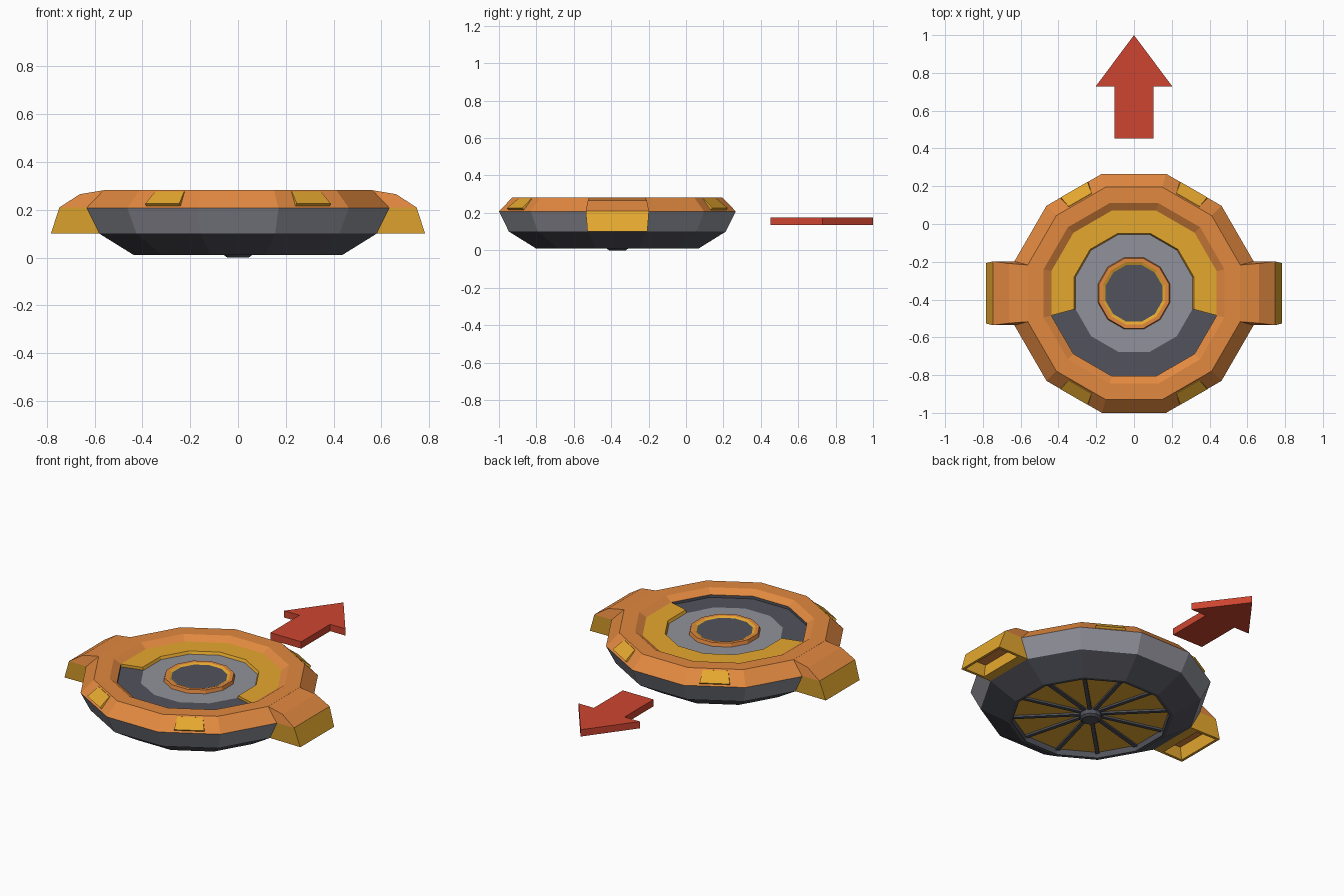
import bpy, bmesh, math
from mathutils import Vector, Matrix

if "Cube" in bpy.data.objects:
    bpy.data.objects.remove(bpy.data.objects["Cube"])

SIDES = 12
STEP = math.tau / SIDES
CENTRE = Vector((0, -0.367, 0))


def material(name, *rgb):
    lin = [((c / 255 + 0.055) / 1.055) ** 2.4 for c in rgb] + [1]
    m = bpy.data.materials.new(name)
    m.use_nodes = True
    m.diffuse_color = lin
    m.node_tree.nodes["Principled BSDF"].inputs["Base Color"].default_value = lin
    return m


ORANGE = material("orange", 226, 137, 64)
YELLOW = material("yellow", 229, 168, 47)
GREY = material("grey", 145, 146, 155)
DARK = material("dark grey", 82, 83, 92)
RED = material("red", 205, 69, 48)


def finish(name, bm, *mats, origin=CENTRE):
    bmesh.ops.remove_doubles(bm, verts=bm.verts, dist=0.0001)
    mesh = bpy.data.meshes.new(name)
    bm.to_mesh(mesh)
    bm.free()
    for m in mats:
        mesh.materials.append(m)
    obj = bpy.data.objects.new(name, mesh)
    obj.location = origin
    bpy.context.collection.objects.link(obj)
    return obj


def lathe(name, profile, mat, first=0, count=SIDES, capped=False):
    """Sweep (flat-side radius, height) points around the twelve-sided disc."""
    bm = bmesh.new()
    cols = []
    for i in range(first, first + count + 1):
        a = (i - 0.5) * STEP
        cols.append([bm.verts.new((r / math.cos(STEP / 2) * math.cos(a),
                                   r / math.cos(STEP / 2) * math.sin(a), z))
                     for r, z in profile])
    for c, d in zip(cols, cols[1:]):
        for j in range(len(profile) - 1):
            quad = [c[j], d[j], d[j + 1], c[j + 1]]
            if profile[j][0] == 0:
                quad.pop(1)
            elif profile[j + 1][0] == 0:
                quad.pop(2)
            bm.faces.new(quad)
    if capped:
        for end in (cols[0], cols[-1][::-1]):
            bm.faces.new(end)
    return finish(name, bm, mat)


def block(name, bottom, top, mat, origin=CENTRE):
    """Solid between two matching outlines."""
    bm = bmesh.new()
    lo = [bm.verts.new(p) for p in bottom]
    hi = [bm.verts.new(p) for p in top]
    bm.faces.new(lo)
    bm.faces.new(hi)
    for i in range(len(lo)):
        k = (i + 1) % len(lo)
        bm.faces.new((lo[i], lo[k], hi[k], hi[i]))
    bmesh.ops.recalc_face_normals(bm, faces=bm.faces)
    return finish(name, bm, mat, origin=origin)


# Disc body, from the underside up and over the top
lathe("underside_panel", [(0, 0.045), (0.415, 0.045)], YELLOW)
lathe("lower_hull", [(0.415, 0.045), (0.415, 0.01), (0.435, 0.01), (0.58, 0.1)], DARK)
lathe("side_band", [(0.58, 0.1), (0.633, 0.208)], GREY)
lathe("top_rim", [(0.633, 0.208), (0.562, 0.282), (0.478, 0.282), (0.438, 0.256)], ORANGE)
lathe("deck_channel", [(0.438, 0.256), (0.438, 0.24), (0.31, 0.24)], DARK, first=7 + 1, count=4)
lathe("deck_channel_end", [(0.438, 0.256), (0.438, 0.24), (0.31, 0.24)], DARK, first=7, count=1)
lathe("inner_deck", [(0.312, 0.24), (0.188, 0.24)], GREY)
lathe("deck_arc", [(0.438, 0.24), (0.438, 0.256), (0.318, 0.256), (0.311, 0.24)],
      YELLOW, count=7, capped=True)
lathe("hub_ring", [(0.19, 0.24), (0.185, 0.261), (0.165, 0.261)], ORANGE)
lathe("hub_bevel", [(0.165, 0.261), (0.15, 0.254)], YELLOW)
lathe("hub_cap", [(0.15, 0.254), (0, 0.254)], DARK)

# Underside hub and spokes
lathe("underside_hub", [(0, 0), (0.045, 0), (0.058, 0.01), (0.058, 0.045)], DARK)
for i in range(SIDES):
    spin = Matrix.Rotation((i + 0.5) * STEP, 3, "Z")
    outline = [(0.04, -0.011), (0.425, -0.011), (0.425, 0.011), (0.04, 0.011)]
    block("spoke", [spin @ Vector((x, y, 0.034)) for x, y in outline],
          [spin @ Vector((x, y, 0.046)) for x, y in outline], DARK)

# Wedge tabs on the sloping rim
for angle in (60, 120, 240, 300):
    spin = Matrix.Rotation(math.radians(angle), 3, "Z")

    def tab(r0, z0, w0, r1, z1, w1):
        return [spin @ Vector(p) for p in
                ((r0, -w0, z0), (r0, w0, z0), (r1, w1, z1), (r1, -w1, z1))]

    block("rim_tab", tab(0.622, 0.214, 0.084, 0.562, 0.272, 0.07),
          tab(0.634, 0.226, 0.082, 0.572, 0.276, 0.07), YELLOW)


# Side pods, hollow underneath
def pod(name, side):
    bm = bmesh.new()
    section = [(0.58, 0.1, 0.157), (0.783, 0.1, 0.16), (0.747, 0.21, 0.169),
               (0.63, 0.21, 0.169), (0.662, 0.265, 0.158), (0.56, 0.282, 0.15)]
    a, b = [[bm.verts.new((side * x, s * w, z)) for x, z, w in section] for s in (-1, 1)]
    for v in (a, b):
        bm.faces.new(v[:4])
        bm.faces.new((v[3], v[2], v[4], v[5])).material_index = 1
    for i, k, colour in ((1, 2, 0), (2, 4, 1), (4, 5, 1), (5, 3, 1), (3, 0, 0)):
        bm.faces.new((a[i], a[k], b[k], b[i])).material_index = colour
    base = bm.faces.new((a[0], a[1], b[1], b[0]))
    bmesh.ops.recalc_face_normals(bm, faces=bm.faces)
    bmesh.ops.inset_region(bm, faces=[base], thickness=0.022)
    for v in base.verts:
        if abs(v.co.x) < 0.65:
            v.co.x = side * 0.637
    # Sink the opening into a well with an orange ceiling
    well = bmesh.ops.extrude_discrete_faces(bm, faces=[base])["faces"][0]
    well.material_index = 1
    bmesh.ops.translate(bm, verts=well.verts, vec=(-side * 0.01, 0, 0.075))
    return finish(name, bm, YELLOW, ORANGE)


pod("left_pod", 1)
pod("right_pod", -1)

# Direction arrow behind the disc
half = [(0.102, 0.453), (0.102, 0.728), (0.203, 0.728)]
arrow = half + [(0, 1)] + [(-x, y) for x, y in reversed(half)]
block("direction_arrow", [(x, y, 0.135) for x, y in arrow],
      [(x, y, 0.176) for x, y in arrow], RED, origin=(0, 0, 0))
